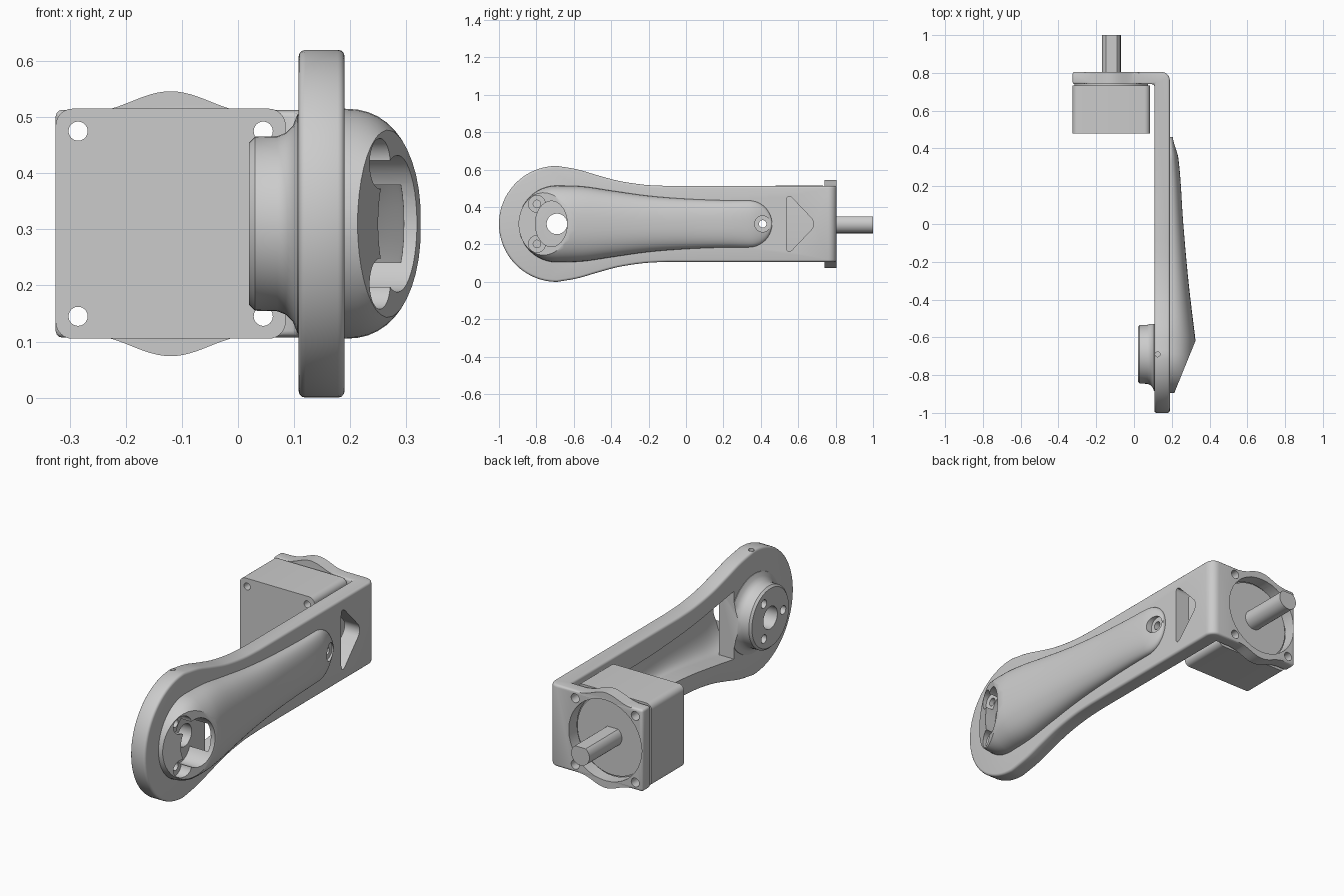
import bpy, bmesh, math
from mathutils import Vector

old = bpy.data.objects.get("Cube")
if old:
    bpy.data.objects.remove(old, do_unlink=True)

grey = bpy.data.materials.new("plain grey")
grey.use_nodes = True
grey.diffuse_color = (0.6, 0.6, 0.6, 1)
grey.node_tree.nodes["Principled BSDF"].inputs["Base Color"].default_value = (0.6, 0.6, 0.6, 1)

MID = 0.31      # height of the long axis
HUB = -0.69     # y of the hub axis
SHAFT_X = -0.12
TOP = 0.19      # outer face of the arm plate


def finish(name, bm):
    bmesh.ops.recalc_face_normals(bm, faces=bm.faces)
    me = bpy.data.meshes.new(name)
    bm.to_mesh(me)
    bm.free()
    me.materials.append(grey)
    ob = bpy.data.objects.new(name, me)
    bpy.context.collection.objects.link(ob)
    return ob


def place(axis, u, v, t):
    return {"x": (t, u, v), "y": (u, t, v), "z": (u, v, t)}[axis]


def prism(name, pts, axis, a, b, rounding=0):
    """Extrude a 2D outline along an axis, optionally rounding its corners."""
    bm = bmesh.new()
    lo = [bm.verts.new(place(axis, u, v, a)) for u, v in pts]
    hi = [bm.verts.new(place(axis, u, v, b)) for u, v in pts]
    n = len(pts)
    bm.faces.new(lo)
    bm.faces.new(hi[::-1])
    for i in range(n):
        j = (i + 1) % n
        bm.faces.new((lo[i], lo[j], hi[j], hi[i]))
    if rounding:
        edges = [bm.edges.get((p, q)) for p, q in zip(lo, hi)]
        bmesh.ops.bevel(bm, geom=edges, offset=rounding, segments=6, profile=0.5, affect='EDGES')
    return finish(name, bm)


def circle(u, v, ru, rv=None, n=40):
    rv = rv or ru
    return [(u + ru * math.cos(2 * math.pi * i / n), v + rv * math.sin(2 * math.pi * i / n)) for i in range(n)]


def rect(u0, u1, v0, v1):
    return [(u0, v0), (u1, v0), (u1, v1), (u0, v1)]


def apply_mods(ob):
    dg = bpy.context.evaluated_depsgraph_get()
    me = bpy.data.meshes.new_from_object(ob.evaluated_get(dg))
    ob.modifiers.clear()
    ob.data = me


def combine(ob, other, op='DIFFERENCE'):
    m = ob.modifiers.new("combine", 'BOOLEAN')
    m.operation, m.solver, m.object = op, 'EXACT', other
    bpy.context.view_layer.update()
    apply_mods(ob)
    bpy.data.objects.remove(other, do_unlink=True)


def bevel(ob, width, segments=3, angle=50):
    m = ob.modifiers.new("bevel", 'BEVEL')
    m.width, m.segments, m.angle_limit = width, segments, math.radians(angle)
    bpy.context.view_layer.update()
    apply_mods(ob)


def bore(ob, axis, u, v, r, a, b, rv=None):
    combine(ob, prism("cutter", circle(u, v, r, rv), axis, a, b))


def lookup(table, y):
    """Smooth interpolation through a few (y, value) points."""
    if y <= table[0][0]:
        return table[0][1]
    for i in range(len(table) - 1):
        (y0, a), (y1, b) = table[i], table[i + 1]
        if y <= y1:
            p = table[max(i - 1, 0)]
            q = table[min(i + 2, len(table) - 1)]
            s0 = (b - p[1]) / (y1 - p[0]) * (y1 - y0)
            s1 = (q[1] - a) / (q[0] - y0) * (y1 - y0)
            t = (y - y0) / (y1 - y0)
            return ((2*t**3 - 3*t*t + 1) * a + (t**3 - 2*t*t + t) * s0
                    + (3*t*t - 2*t**3) * b + (t**3 - t*t) * s1)
    return table[-1][1]


# Arm plate: bent strip trimmed to the round-headed outline
neck = [(HUB, 0.31), (-0.58, 0.291), (-0.48, 0.262), (-0.36, 0.23), (-0.22, 0.209), (-0.1, 0.203)]
upper = [(HUB - 0.31 * math.cos(a * math.pi / 40), MID + 0.31 * math.sin(a * math.pi / 40)) for a in range(1, 20)]
upper += [(y, MID + lookup(neck, y)) for y in [HUB + i * 0.59 / 24 for i in range(25)]]
upper += [(0.9, MID + 0.203)]
outline = [(HUB - 0.31, MID)] + upper + [(y, 2 * MID - z) for y, z in reversed(upper)]
bend = [(0.145 + 0.045 * math.cos(a * math.pi / 12), 0.76 + 0.045 * math.sin(a * math.pi / 12)) for a in range(7)]
strip = [(0.108, -1.1), (TOP, -1.1)] + bend + [(-0.325, 0.805), (-0.325, 0.74), (0.108, 0.74)]
arm = prism("arm_plate", strip, "z", -0.1, 0.8)
combine(arm, prism("cutter", outline, "x", -0.5, 0.4), 'INTERSECT')
bevel(arm, 0.012)

# Bulged motor mount with round opening and screw holes
bump = [(SHAFT_X + 0.14 * i / 12, 0.2 + 0.018 * (1 + math.cos(math.pi * i / 12))) for i in range(-12, 13)]
mount = [(x, MID + w) for x, w in bump] + [(x, MID - w) for x, w in reversed(bump)]
combine(arm, prism("mount_bulge", mount, "y", 0.741, 0.804), 'UNION')
bore(arm, "y", SHAFT_X, MID, 0.2, 0.7, 0.9)
corners = [(SHAFT_X + sx * 0.165, MID + sz * 0.165) for sx in (-1, 1) for sz in (-1, 1)]
for x, z in corners:
    bore(arm, "y", x, z, 0.022, 0.7, 0.9)

# Hub: turned profile with a fillet into the plate
profile = [(0.02, 0.145), (0.03, 0.155), (0.07, 0.156), (0.085, 0.162), (0.098, 0.175), (0.106, 0.195), (0.125, 0.2)]
bm = bmesh.new()
rings = [[bm.verts.new((x, y, z)) for y, z in circle(HUB, MID, r, n=48)] for x, r in profile]
for r0, r1 in zip(rings, rings[1:]):
    for i in range(48):
        j = (i + 1) % 48
        bm.faces.new((r0[i], r0[j], r1[j], r1[i]))
bm.faces.new(rings[0])
bm.faces.new(rings[-1][::-1])
combine(arm, finish("hub", bm), 'UNION')

# Cover shell: lofted arches along the arm
width = [(HUB, 0.205), (-0.55, 0.2), (-0.4, 0.178), (-0.2, 0.15), (0, 0.134), (0.2, 0.126), (0.335, 0.125)]
height = [(-0.62, 0.136), (-0.3, 0.098), (0.0, 0.071), (0.34, 0.046), (0.46, 0.015)]


def half_width(y):
    if y < HUB:
        return math.sqrt(max(0.205 ** 2 - (y - HUB) ** 2, 0.0001))
    if y > 0.335:
        return math.sqrt(max(0.125 ** 2 - (y - 0.335) ** 2, 0.0001))
    return lookup(width, y)


def loft(name, ys, inset, base):
    bm = bmesh.new()
    rows = []
    for y in ys:
        w, h = half_width(y) - inset, max(lookup(height, y) - inset, 0.008)
        row = [bm.verts.new((base, y, MID + w))]
        for i in range(25):
            c, s = math.cos(math.pi * i / 24), math.sin(math.pi * i / 24)
            row.append(bm.verts.new((TOP + h * abs(s) ** 0.87, y, MID + math.copysign(w * abs(c) ** 0.87, c))))
        row.append(bm.verts.new((base, y, MID - w)))
        rows.append(row)
    n = len(rows[0])
    for r0, r1 in zip(rows, rows[1:]):
        for i in range(n):
            j = (i + 1) % n
            bm.faces.new((r0[i], r0[j], r1[j], r1[i]))
    bm.faces.new(rows[0])
    bm.faces.new(rows[-1][::-1])
    return finish(name, bm)


def steps(a, b, n):
    return [a + (b - a) * i / n for i in range(n + 1)]


ys = [HUB - 0.205 * math.cos(i * math.pi / 24) for i in range(12)] + steps(HUB, 0.335, 30)
ys += [0.335 + 0.125 * math.sin(i * math.pi / 20) for i in range(1, 11)]
cover = loft("cover_shell", ys, 0, TOP - 0.005)

# Slanted nose face
bm = bmesh.new()
bm.from_mesh(cover.data)
bmesh.ops.bisect_plane(bm, geom=bm.verts[:] + bm.edges[:] + bm.faces[:], dist=1e-5,
                       plane_co=Vector((0.325, -0.62, 0)), plane_no=Vector((0.926, -0.377, 0)), clear_outer=True)
bmesh.ops.holes_fill(bm, edges=[e for e in bm.edges if e.is_boundary], sides=0)
bmesh.ops.recalc_face_normals(bm, faces=bm.faces)
bm.to_mesh(cover.data)
bm.free()

# Hollow inside, nose pocket and screw seats
combine(cover, loft("cutter", steps(-0.65, 0.31, 24), 0.03, 0.05))
combine(arm, loft("cutter", steps(-0.53, 0.31, 24), 0.03, 0.05))
bore(cover, "x", -0.72, MID, 0.085, 0.1, 0.5, 0.122)
for z in (MID - 0.107, MID + 0.107):
    bore(cover, "x", -0.797, z, 0.045, 0.215, 0.5)
    bore(cover, "x", -0.797, z, 0.02, 0.1, 0.5)
bore(cover, "x", 0.41, MID, 0.043, 0.2, 0.5)
bore(cover, "x", 0.41, MID, 0.02, 0.1, 0.5)

# Plate bores: axle, hub screws, cover screw, set screw and triangular window
bore(arm, "x", HUB, MID, 0.055, -0.1, 0.5)
for a in (60, 180, 300):
    a = math.radians(a)
    bore(arm, "x", HUB + 0.1 * math.cos(a), MID + 0.1 * math.sin(a), 0.021, -0.1, 0.1)
bore(arm, "x", 0.41, MID, 0.02, 0, 0.5)
bore(arm, "z", 0.125, HUB, 0.013, 0.57, 0.7)
combine(arm, prism("cutter", [(0.538, 0.48), (0.538, 0.14), (0.7, MID)], "x", 0, 0.4, 0.045))

# Motor body, locating disc and flatted shaft
motor = prism("motor_body", rect(-0.325, 0.085, 0.105, 0.515), "y", 0.478, 0.733, 0.03)
for x, z in corners:
    bore(motor, "y", x, z, 0.017, 0.4, 0.8)
disc = prism("motor_disc", circle(SHAFT_X, MID, 0.195, n=56), "y", 0.72, 0.745)
shaft = prism("motor_shaft", [(x, min(z, MID + 0.04)) for x, z in circle(SHAFT_X, MID, 0.05)], "y", 0.73, 1.0)

for ob in (arm, cover, motor, disc, shaft):
    bpy.ops.object.select_all(action='DESELECT')
    ob.select_set(True)
    bpy.context.view_layer.objects.active = ob
    bpy.ops.object.shade_smooth_by_angle(angle=math.radians(35))
